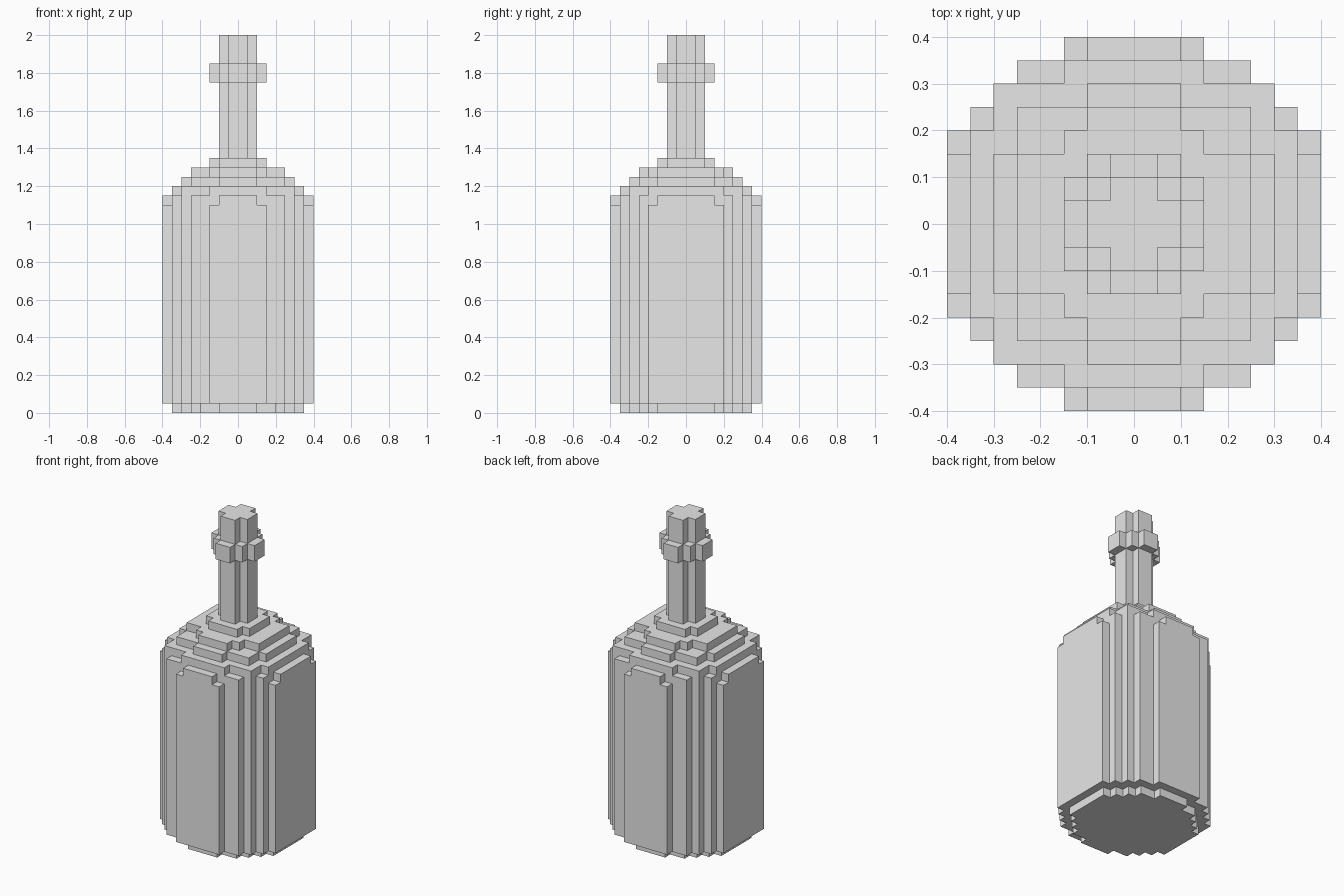
import bpy
import bmesh

cube = bpy.data.objects.get("Cube")
if cube:
    bpy.data.objects.remove(cube, do_unlink=True)

U = 0.05  # size of one block

grey = bpy.data.materials.new("light_grey")
grey.use_nodes = True
COLOUR = (0.8, 0.8, 0.8, 1.0)
grey.diffuse_color = COLOUR
grey.node_tree.nodes["Principled BSDF"].inputs["Base Color"].default_value = COLOUR


def stepped_outline(steps):
    """Steps are (half width, far y) in blocks, from the widest row outward."""
    quarter, y = [], 0
    for half, far in steps:
        if y:
            quarter.append((half, y))
        quarter.append((half, far))
        y = far
    left = [(-a, b) for a, b in reversed(quarter)]
    top = quarter + left
    return top + [(-a, -b) for a, b in top]


def stepped_prism(name, steps, bottom, top):
    """Extrude a stepped outline between two heights given in blocks."""
    bm = bmesh.new()
    verts = [bm.verts.new((x * U, y * U, bottom * U)) for x, y in stepped_outline(steps)]
    base = bm.faces.new(verts)
    grown = bmesh.ops.extrude_face_region(bm, geom=[base], use_keep_orig=True)
    moved = [g for g in grown["geom"] if isinstance(g, bmesh.types.BMVert)]
    bmesh.ops.translate(bm, verts=moved, vec=(0, 0, (top - bottom) * U))
    bmesh.ops.recalc_face_normals(bm, faces=bm.faces)
    mesh = bpy.data.meshes.new(name)
    bm.to_mesh(mesh)
    bm.free()
    mesh.materials.append(grey)
    obj = bpy.data.objects.new(name, mesh)
    bpy.context.collection.objects.link(obj)


# Round body on a slightly smaller foot
stepped_prism("foot", [(7, 3), (6, 4), (5, 5), (4, 6), (2, 7)], 0, 1)
stepped_prism("body", [(8, 4), (7, 5), (6, 6), (5, 7), (3, 8)], 1, 22)
stepped_prism("body_rim", [(8, 3), (7, 5), (6, 6), (5, 7), (2, 8)], 22, 23)

# Stepped shoulder
stepped_prism("shoulder_lower", [(7, 4), (6, 6), (3, 7)], 23, 24)
stepped_prism("shoulder_middle", [(6, 3), (5, 5), (2, 6)], 24, 25)
stepped_prism("shoulder_upper", [(5, 3), (3, 4), (2, 5)], 25, 26)
stepped_prism("neck_base", [(3, 2), (2, 3)], 26, 27)

# Neck, collar and mouth
NECK = [(2, 1), (1, 2)]
stepped_prism("neck", NECK, 27, 35)
stepped_prism("collar", [(3, 1), (2, 2), (1, 3)], 35, 37)
stepped_prism("mouth", NECK, 37, 40)
